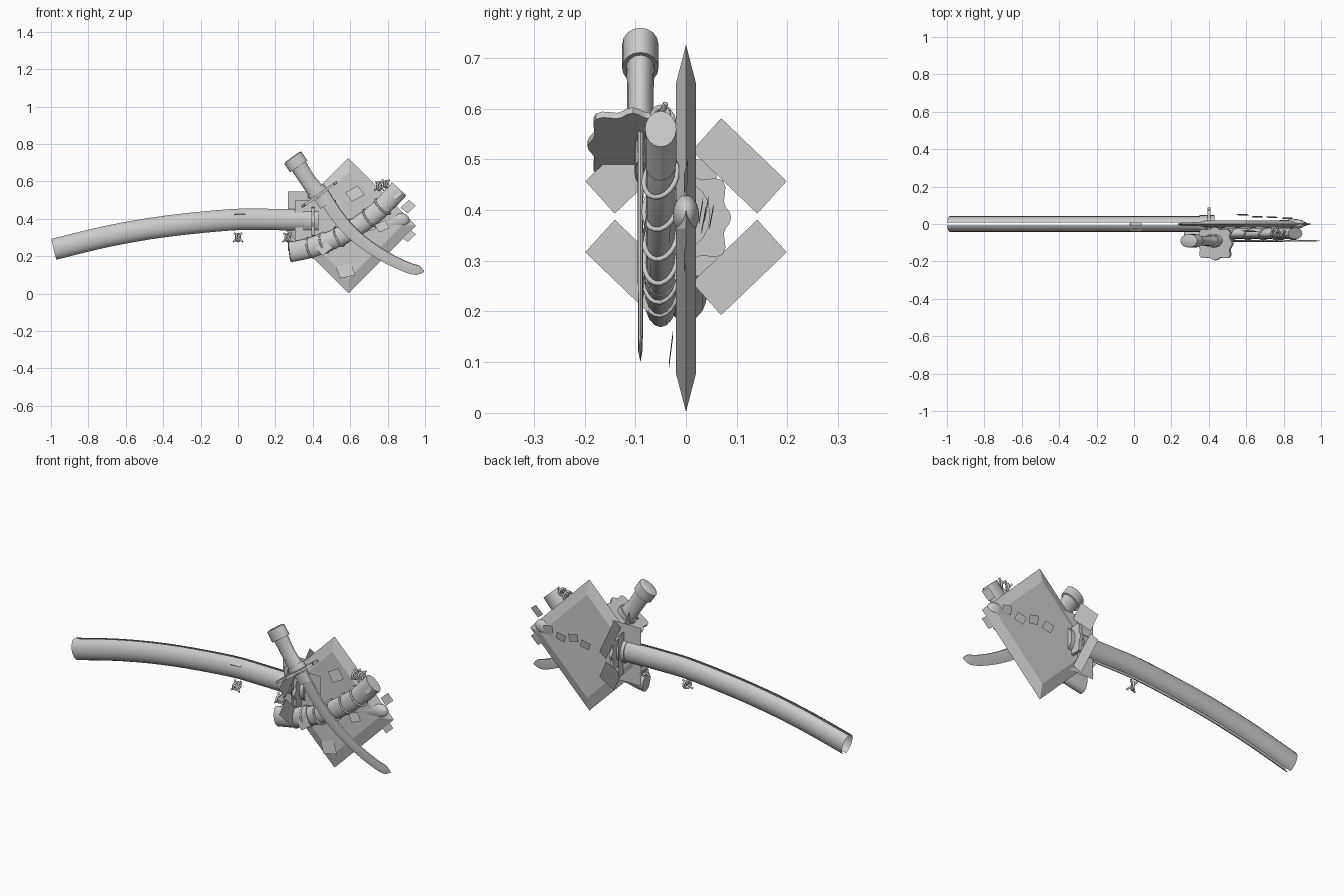
import bpy, bmesh, math
from mathutils import Vector, Matrix

if "Cube" in bpy.data.objects:
    bpy.data.objects.remove(bpy.data.objects["Cube"])


def finish(name, verts, faces, smooth=True):
    me = bpy.data.meshes.new(name)
    me.from_pydata([tuple(v) for v in verts], [], faces)
    bm = bmesh.new()
    bm.from_mesh(me)
    bmesh.ops.recalc_face_normals(bm, faces=bm.faces[:])
    bm.to_mesh(me)
    bm.free()
    ob = bpy.data.objects.new(name, me)
    bpy.context.collection.objects.link(ob)
    if smooth:
        bpy.ops.object.select_all(action='DESELECT')
        ob.select_set(True)
        bpy.context.view_layer.objects.active = ob
        bpy.ops.object.shade_smooth_by_angle(angle=math.radians(40))
    return ob


def smooth_path(pts, n=5):
    p = [Vector(q) for q in pts]
    p = [2 * p[0] - p[1]] + p + [2 * p[-1] - p[-2]]
    out = []
    for i in range(1, len(p) - 2):
        a, b, c, d = p[i - 1:i + 3]
        for k in range(n):
            t = k / n
            out.append(.5 * (2 * b + (c - a) * t + (2 * a - 5 * b + 4 * c - d) * t * t
                             + (3 * b - a - 3 * c + d) * t ** 3))
    return out + [p[-2]]


def sweep(name, pts, section, scale=lambda t: 1.0, y=0, closed=True, n=5):
    """Sweep a (side, height) section along a path lying in the xz plane."""
    path = smooth_path(pts, n)
    verts, faces, m = [], [], len(section)
    for i, c in enumerate(path):
        tan = (path[min(i + 1, len(path) - 1)] - path[max(i - 1, 0)]).normalized()
        s = scale(i / (len(path) - 1))
        for a, h in section:
            verts.append((c.x - tan.y * h * s, y + a * s, c.y + tan.x * h * s))
    for i in range(len(path) - 1):
        for j in range(m if closed else m - 1):
            k = (j + 1) % m
            faces.append((i * m + j, i * m + k, (i + 1) * m + k, (i + 1) * m + j))
    if closed:
        faces += [tuple(range(m)), tuple(range(len(verts) - m, len(verts)))]
    return finish(name, verts, faces)


def ellipse(ry, rz, n=16):
    return [(ry * math.cos(2 * math.pi * k / n), rz * math.sin(2 * math.pi * k / n)) for k in range(n)]


def quad(name, c, u, v):
    c, u, v = Vector(c), Vector(u), Vector(v)
    return finish(name, [c - u - v, c + u - v, c + u + v, c - u + v], [(0, 1, 2, 3)], False)


def cord(name, pts, r=.005, cyclic=False):
    cu = bpy.data.curves.new(name, 'CURVE')
    cu.dimensions = '3D'
    cu.bevel_depth, cu.bevel_resolution, cu.use_fill_caps = r, 2, True
    sp = cu.splines.new('POLY')
    sp.points.add(len(pts) - 1)
    for p, q in zip(sp.points, pts):
        p.co = (*q, 1)
    sp.use_cyclic_u = cyclic
    ob = bpy.data.objects.new(name, cu)
    bpy.context.collection.objects.link(ob)


def guard(name, centre, axis_x, ry, ru, thick):
    """Four-lobed guard: wide along y and along axis_x (in xz)."""
    u = Vector((axis_x[0], 0, axis_x[1])).normalized()
    w = Vector((-u.z, 0, u.x)) * thick
    n, verts = 48, []
    for s in (-1, 1):
        for k in range(n):
            t = 2 * math.pi * k / n
            r = 1.04 + .09 * math.cos(8 * t) - .08 * math.cos(4 * t)
            verts.append(Vector(centre) + u * ru * r * math.cos(t)
                         + Vector((0, ry * r * math.sin(t), 0)) + w * s)
    faces = [(k, (k + 1) % n, n + (k + 1) % n, n + k) for k in range(n)]
    finish(name, verts, faces + [tuple(range(n)), tuple(range(n, 2 * n))])


# Long scabbard: two curved half shells with an open seam and open end
long_path = [(-.985, .237), (-.7, .306), (-.4, .358), (-.05, .394), (.15, .397), (.38, .393)]
for side, label in ((1, "back"), (-1, "front")):
    sec = [(side * .042 * math.cos(math.radians(a)), .058 * math.sin(math.radians(a)))
           for a in range(-80, 81, 20)]
    sweep("long_scabbard_" + label, long_path, sec, closed=False)
sweep("scabbard_cord_knob", [(-.02, .425), (.04, .427)], ellipse(.03, .014, 8), y=-.01)

# Large bevelled diamond plate
verts = [(.59, 0, .365)]
verts = [(.59 + r * dx, y, .364 + r * dz) for r, y in ((.285, -.02), (.362, 0), (.285, .02))
         for dx, dz in ((1, 0), (0, 1), (-1, 0), (0, -1))]
faces = [(0, 1, 2, 3), (8, 9, 10, 11)]
for r in (0, 4):
    faces += [(r + k, r + (k + 1) % 4, r + 4 + (k + 1) % 4, r + 4 + k) for k in range(4)]
finish("diamond_plate", verts, faces, False)

# Pommel of the long sword
sweep("long_pommel", [(.77, .365), (.84, .385), (.88, .392), (.917, .39)], ellipse(.026, .04),
      scale=lambda t: max(.12, math.sqrt(max(0, 1 - max(0, (t - .5) / .5) ** 2)) * (.75 + .25 * min(1, t * 2))), n=7)

# Long sword guard with its collar and flat cross panels
guard("long_guard", (.4, 0, .385), (0, 1), .085, .085, .008)
sweep("guard_collar", [(.35, .39), (.43, .39)], ellipse(.048, .064))
for sy in (-1, 1):
    for sz in (-1, 1):
        quad("guard_panel", (.39, sy * .105, .387 + sz * .1), (0, sy * .0645, -sz * .062),
             (0, sy * .029, sz * .032))
quad("guard_square", (.37, 0, .385), (0, .06, 0), (0, 0, .115))
quad("guard_side_panel", (.398, .012, .387), (.132, 0, 0), (0, 0, .16))
quad("guard_side_panel_small", (.415, -.03, .37), (.11, 0, 0), (0, 0, .13))

# Short scabbard across the plate with end caps
short_path = [(.29, .225), (.42, .255), (.58, .325), (.74, .435), (.86, .56)]
sweep("short_scabbard", short_path, ellipse(.029, .05), y=-.05)
sweep("short_scabbard_tip", [(.272, .222), (.285, .224), (.35, .236), (.42, .256), (.48, .28)], ellipse(.032, .054),
      scale=lambda t: min(1, .62 + t * 3), y=-.05)
sweep("short_scabbard_mouth", [(.80, .493), (.862, .56)], ellipse(.031, .052), y=-.05)

# Cord rings wrapped on the short scabbard
path = smooth_path(short_path, 4)
for i in range(3, 15, 2):
    c, tan = path[i], (path[i + 1] - path[i - 1]).normalized()
    ring = []
    for k in range(20):
        t = 2 * math.pi * k / 20
        h, along = .054 * math.sin(t), .016 * math.cos(t)
        ring.append((c.x - tan.y * h + tan.x * along, -.05 + .033 * math.cos(t),
                     c.y + tan.x * h + tan.y * along))
    cord("scabbard_cord", ring, .005, True)

# Cord knots: a ring with two loose ends
for x, y, z, r in ((0, -.01, .3, .02), (.265, -.01, .3, .02), (.755, -.045, .575, .022), (.79, -.05, .585, .017)):
    cord("cord_loop", [(x + r * .5 * math.cos(a), y + r * .9 * math.cos(a), z + r * math.sin(a))
                       for a in [k * math.pi / 8 for k in range(16)]], .006, True)
    for s in (-1, 1):
        cord("cord_end", [(x + s * .025, y - .015, z - .022), (x, y, z), (x - s * .02, y + .01, z + .025)], .0055)

# Short sword: blade, collar, guard and grip
yb = -.09
spine = [(.45, .535), (.53, .415), (.625, .31), (.76, .212), (.9, .142), (.994, .118)]
sweep("short_blade", spine, [(0, -.036), (.006, -.005), (.005, .034), (0, .038), (-.005, .034), (-.006, -.005)],
      scale=lambda t: 1 - .28 * t if t < .9 else max(.08, .75 * (1 - ((t - .9) / .1) ** 2)), y=yb, n=7)
sweep("blade_collar", [(.445, .52), (.475, .475)], ellipse(.012, .042, 10), y=yb)
guard("short_guard", (.435, -.105, .53), (.19, .135), .085, .11, .007)
sweep("short_grip", [(.30, .722), (.345, .65), (.385, .59), (.432, .53)], ellipse(.031, .05),
      scale=lambda t: .84 + .6 * (t - .5) ** 2, y=yb)
sweep("short_pommel", [(.29, .731), (.295, .724), (.305, .71), (.325, .68)], ellipse(.036, .056),
      scale=lambda t: min(1, .75 + t * 1.2), y=yb)
sweep("grip_collar", [(.412, .555), (.432, .53)], ellipse(.035, .055), y=yb)

# Small flat ornament tiles: x, y, z, half size, turn
tiles = [(.625, -.04, .535, .038, .5), (.575, -.03, .122, .042, .2), (.91, 0, .465, .03, .75),
         (.91, 0, .312, .03, .75), (.77, -.082, .36, .03, .4), (.46, -.085, .245, .035, .6),
         (.85, -.082, .53, .022, .7), (.7, -.03, .36, .03, .3),
         (.58, .05, .385, .028, .2), (.66, .04, .40, .028, -.2), (.74, .035, .38, .028, .2),
         (.82, .03, .40, .028, -.2)]
for x, y, z, s, a in tiles:
    quad("ornament_tile", (x, y, z), (s * math.cos(a), 0, s * math.sin(a)),
         (-s * .8 * math.sin(a + .15), .004, s * .8 * math.cos(a + .15)))
